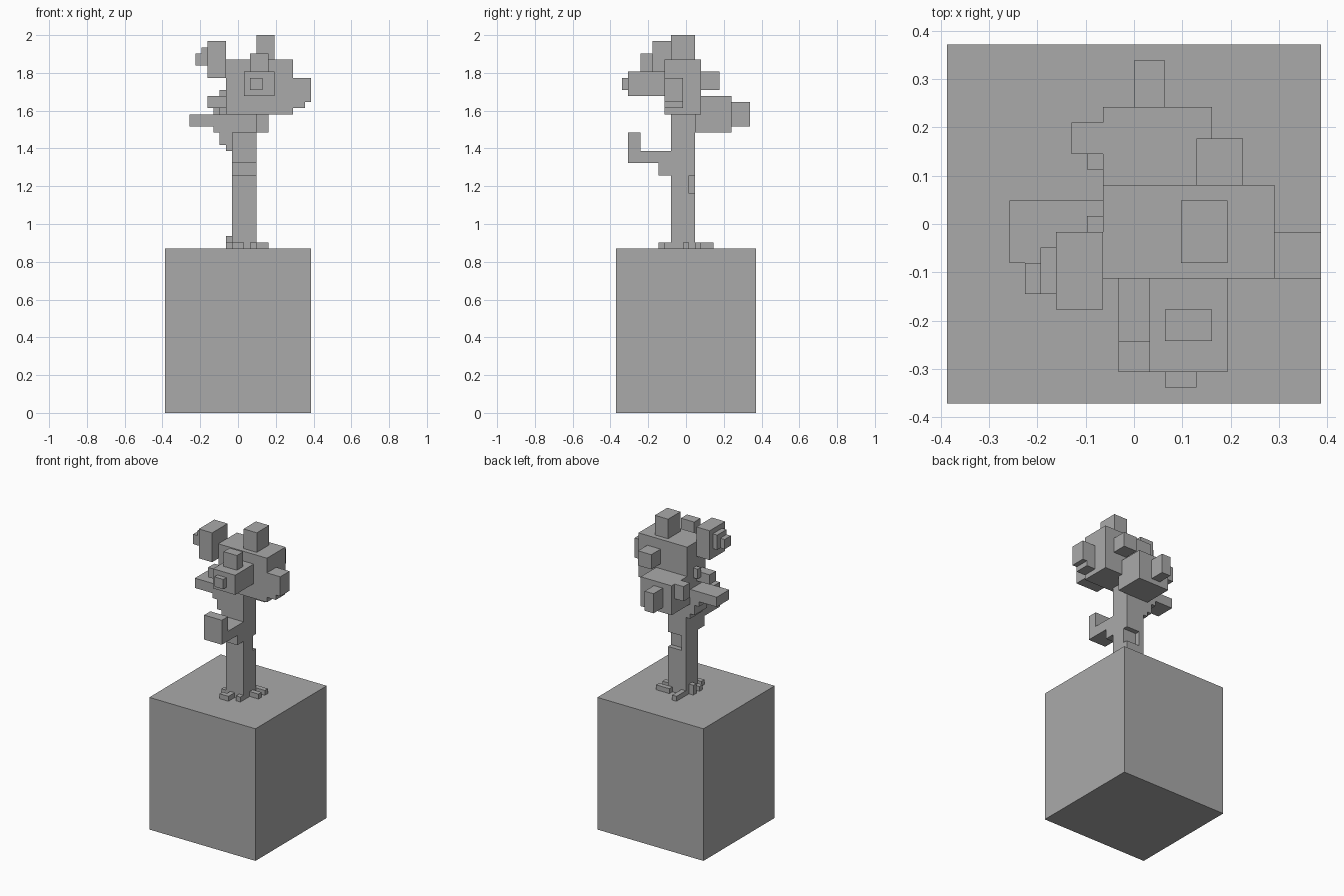
import bpy
import bmesh
from mathutils import Vector

if "Cube" in bpy.data.objects:
    bpy.data.objects.remove(bpy.data.objects["Cube"], do_unlink=True)

UNIT = 2 / 62  # every part sits on a block grid of this size

grey = bpy.data.materials.new("plain_grey")
grey.use_nodes = True
grey.diffuse_color = (0.4, 0.4, 0.4, 1)
grey.node_tree.nodes["Principled BSDF"].inputs["Base Color"].default_value = grey.diffuse_color


def block(name, x_span, y_span, z_span):
    """Add a box that fills the given spans of grid units."""
    spans = (x_span, y_span, z_span)
    size = Vector([high - low for low, high in spans]) * UNIT
    centre = Vector([(high + low) / 2 for low, high in spans])
    centre.y -= 0.5
    mesh = bpy.data.meshes.new(name)
    bm = bmesh.new()
    bmesh.ops.create_cube(bm, size=1)
    bmesh.ops.scale(bm, vec=size, verts=bm.verts)
    bmesh.ops.translate(bm, vec=centre * UNIT, verts=bm.verts)
    bm.to_mesh(mesh)
    bm.free()
    mesh.materials.append(grey)
    obj = bpy.data.objects.new(name, mesh)
    bpy.context.scene.collection.objects.link(obj)
    return obj


# Ground block
block("ground_block", (-12, 12), (-11, 12), (0, 27))

# Trunk with a hollow cut into its back corner
trunk = block("trunk", (-1, 3), (-2, 2), (27, 49))
hollow = block("hollow_cutter", (0, 4), (1, 3), (36, 39))
hollow.hide_render = True
cut = trunk.modifiers.new("hollow", "BOOLEAN")
cut.operation = "DIFFERENCE"
cut.solver = "EXACT"
cut.object = hollow
bpy.context.view_layer.objects.active = trunk
bpy.ops.object.modifier_apply(modifier=cut.name)
bpy.data.objects.remove(hollow, do_unlink=True)

# Roots: footprint on the ground and height
for name, x_span, y_span, height in (
    ("root_front", (-1, 1), (-4, -3), 1),
    ("root_front_joint", (0, 1), (-3, -2), 1),
    ("root_front_stub", (2, 3), (-3, -2), 1),
    ("root_left", (3, 5), (0, 1), 1),
    ("root_back_left", (2, 5), (2, 3), 1),
    ("root_back", (-1, 0), (2, 5), 1),
    ("root_right_tall", (-2, -1), (0, 1), 2),
    ("root_right_stub", (-2, -1), (-2, -1), 1),
):
    block(name, x_span, y_span, (27, 27 + height))

# Front branch, as wide as the trunk
for name, y_span, z_span in (
    ("front_branch_step", (-4, -2), (39, 41)),
    ("front_branch_arm", (-9, -2), (41, 43)),
    ("front_branch_tip", (-9, -7), (43, 46)),
):
    block(name, (-1, 3), y_span, z_span)

# Right branch, stepping outwards as it rises
for name, reach, z_span in (
    ("right_branch_foot", -2, (43, 44)),
    ("right_branch_lower", -3, (44, 46)),
    ("right_branch_upper", -4, (46, 47)),
    ("right_branch_arm", -8, (47, 49)),
):
    block(name, (reach, -1), (-2, 2), z_span)

# Crown and its top
block("crown", (-2, 9), (-3, 3), (49, 58))
block("crown_top", (3, 6), (-2, 2), (58, 62))

# Foliage at the front
block("front_foliage", (1, 6), (-9, -3), (52, 56))
block("front_foliage_nub", (2, 4), (-10, -9), (53, 55))
block("front_foliage_top", (2, 5), (-7, -5), (56, 59))

# Foliage at the back
block("back_foliage", (-2, 5), (2, 8), (46, 52))
block("back_foliage_nub", (0, 2), (8, 11), (47, 51))
block("back_upper_nub", (4, 7), (3, 6), (53, 56))
block("back_side_nub", (-4, -2), (5, 7), (49, 52))
block("back_side_step", (-3, -2), (4, 5), (49, 51))

# Foliage on the left side
block("left_foliage", (9, 12), (-3, 0), (51, 55))
block("left_foliage_step", (9, 11), (-3, 0), (50, 51))

# Foliage on the right side
block("right_foliage", (-5, -2), (-5, 0), (55, 61))
block("right_foliage_step", (-6, -5), (-4, -1), (57, 60))
block("right_foliage_tip", (-7, -6), (-4, -2), (57, 59))
block("right_nub", (-5, -2), (-2, 0), (50, 52))
block("right_nub_step", (-3, -2), (0, 1), (51, 53))
